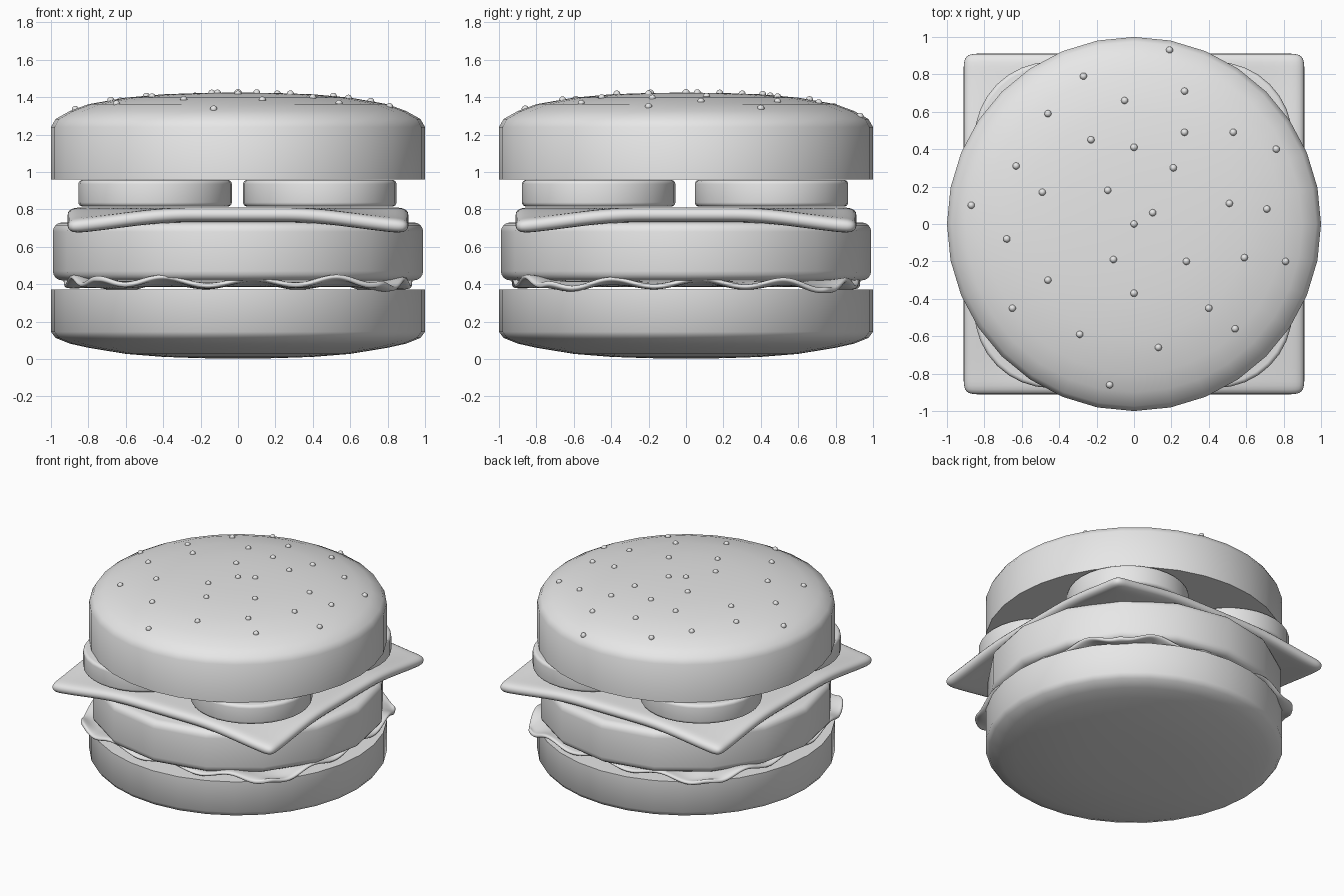
import bpy, bmesh, math

if "Cube" in bpy.data.objects:
    bpy.data.objects.remove(bpy.data.objects["Cube"])

grey = bpy.data.materials.new("plain grey")
grey.diffuse_color = (0.8, 0.8, 0.8, 1)
grey.use_nodes = True
grey.node_tree.nodes["Principled BSDF"].inputs["Base Color"].default_value = grey.diffuse_color


def finish(name, bm, angle=50):
    bmesh.ops.recalc_face_normals(bm, faces=bm.faces[:])
    me = bpy.data.meshes.new(name)
    bm.to_mesh(me)
    bm.free()
    me.materials.append(grey)
    ob = bpy.data.objects.new(name, me)
    bpy.context.collection.objects.link(ob)
    bpy.ops.object.select_all(action='DESELECT')
    ob.select_set(True)
    bpy.context.view_layer.objects.active = ob
    bpy.ops.object.shade_smooth_by_angle(angle=math.radians(angle))
    return ob


def lathe(name, profile, seg, cx=0, cy=0):
    # profile runs bottom to top as (radius, z); both ends are capped
    bm = bmesh.new()
    rings = []
    for r, z in profile:
        rings.append([bm.verts.new((cx + r * math.cos(math.tau * i / seg),
                                    cy + r * math.sin(math.tau * i / seg), z))
                      for i in range(seg)])
    for a, b in zip(rings, rings[1:]):
        for i in range(seg):
            j = (i + 1) % seg
            bm.faces.new((a[i], a[j], b[j], b[i]))
    bm.faces.new(rings[0][::-1])
    bm.faces.new(rings[-1])
    return finish(name, bm)


def disc_profile(r, z0, z1, b):
    # cylinder profile with rounded rims
    arc = [(math.sin(t * math.pi / 8), math.cos(t * math.pi / 8)) for t in range(5)]
    low = [(r - b + b * s, z0 + b - b * c) for s, c in arc]
    high = [(r - b + b * s, z1 - b + b * c) for s, c in arc[::-1]]
    return low + high


def sheet(name, n, shape, thickness):
    # subdivided square, shaped by a rule, thickened and rounded
    bm = bmesh.new()
    bmesh.ops.create_grid(bm, x_segments=n, y_segments=n, size=1)
    for v in bm.verts:
        v.co = shape(v.co.x, v.co.y)
    ob = finish(name, bm, 180)
    sol = ob.modifiers.new("thickness", 'SOLIDIFY')
    sol.thickness = thickness
    sol.offset = 0
    sub = ob.modifiers.new("round", 'SUBSURF')
    sub.levels = sub.render_levels = 2
    return ob


def smooth(a, b, x):
    t = min(max((x - a) / (b - a), 0), 1)
    return t * t * (3 - 2 * t)


# Buns
crown = [(1, 1.24), (0.975, 1.283), (0.9, 1.325), (0.8, 1.362), (0.6, 1.397),
         (0.4, 1.415), (0.2, 1.422), (0.02, 1.424)]
lathe("top_bun", [(1, 0.96)] + crown, 32)
lathe("bottom_bun", [(0.02, 0.002), (0.2, 0.004), (0.4, 0.011), (0.6, 0.027), (0.8, 0.06),
                     (0.9, 0.082), (0.975, 0.112), (1, 0.145), (1, 0.372)], 32)

# Patty
lathe("patty", disc_profile(0.99, 0.42, 0.73, 0.05), 16)

# Tomato slices
for k, (x, y) in enumerate([(0.437, 0.457), (-0.443, 0.457), (0.437, -0.467), (-0.443, -0.467)]):
    lathe(f"tomato_slice_{k + 1}", disc_profile(0.41, 0.815, 0.957, 0.022), 32, x, y)


# Cheese slice with drooping corners
def cheese(x, y):
    droop = smooth(0.3, 1.1, abs(x)) * smooth(0.3, 1.1, abs(y))
    return (0.915 * x, 0.915 * y, 0.771 - 0.075 * droop)


sheet("cheese_slice", 18, cheese, 0.078)


# Lettuce leaf: rounded square with wavy rim
def lettuce(x, y):
    k = 1 - 0.19 * (x * y) ** 2
    rim = smooth(0.6, 1, max(abs(x), abs(y)))
    wave = 0.024 * math.sin(12 * x + 0.6) * abs(y) + 0.024 * math.sin(12 * y + 0.6) * abs(x)
    return (0.935 * k * x, 0.935 * k * y, 0.4 + rim * (wave + 0.008 - 0.025 * (x * y) ** 4))


sheet("lettuce", 28, lettuce, 0.03)

# Sesame seeds sitting on the crown
spots = [(.19, .93), (-.27, .79), (.27, .71), (-.05, .66), (-.46, .59), (.27, .49), (.53, .49),
         (.76, .40), (-.23, .45), (0, .41), (-.63, .31), (.21, .30), (-.49, .17), (-.14, .18),
         (.51, .11), (.71, .08), (.10, .06), (0, 0), (-.87, .10), (-.68, -.08), (-.11, -.19),
         (.28, -.20), (.59, -.18), (.81, -.20), (-.46, -.30), (0, -.37), (-.65, -.45),
         (.40, -.45), (.54, -.56), (-.29, -.59), (.13, -.66), (-.13, -.86)]


def crown_height(r):
    for (r1, z1), (r0, z0) in zip(crown, crown[1:]):
        if r0 <= r <= r1:
            return z0 + (z1 - z0) * (r - r0) / (r1 - r0)
    return crown[-1][1]


bm = bmesh.new()
for x, y in spots:
    made = bmesh.ops.create_uvsphere(bm, u_segments=12, v_segments=8, radius=0.019)
    bmesh.ops.translate(bm, verts=made["verts"], vec=(x, y, crown_height(math.hypot(x, y))))
finish("sesame_seeds", bm)
